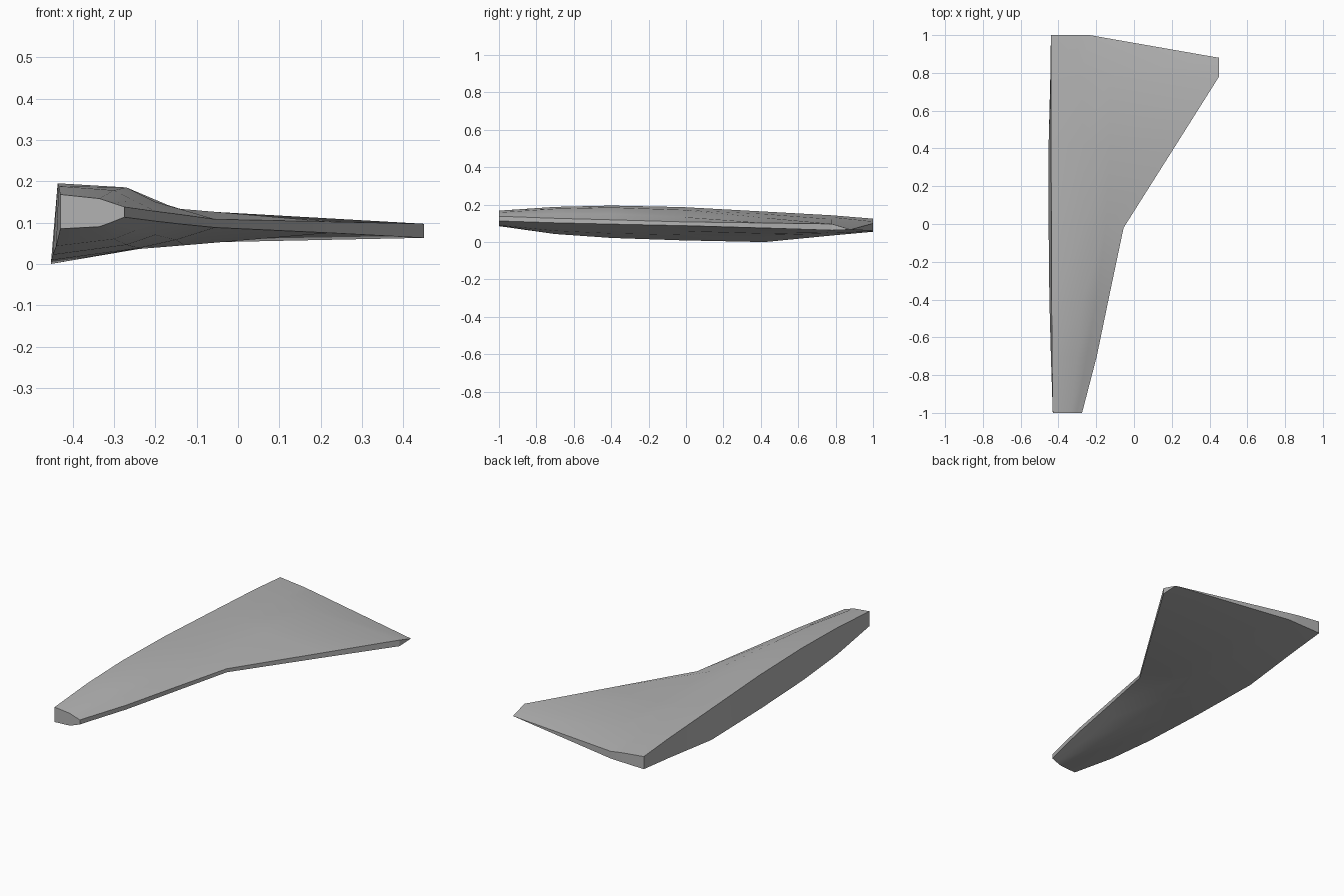
import bpy, bmesh, math

if "Cube" in bpy.data.objects:
    bpy.data.objects.remove(bpy.data.objects["Cube"])

grey = bpy.data.materials.new("hull grey")
grey.diffuse_color = (0.45, 0.45, 0.45, 1)
grey.use_nodes = True
grey.node_tree.nodes["Principled BSDF"].inputs["Base Color"].default_value = grey.diffuse_color

# Stations along y, each with (x, z) points:
# top centre, shoulder, wing root, leading edge top | edge bottom, root, belly, bottom centre
stations = [
    (-1.0, [(-.43, .168), (-.335, .158), (-.305, .148), (-.275, .138),
            (-.275, .113), (-.305, .101), (-.335, .09), (-.43, .085)]),
    (-.7, [(-.434, .188), (-.3, .178), (-.25, .152), (-.197, .127),
           (-.197, .103), (-.25, .08), (-.3, .06), (-.44, .043)]),
    (-.4, [(-.436, .195), (-.27, .185), (-.2, .15), (-.135, .119),
           (-.135, .096), (-.2, .07), (-.27, .046), (-.448, .022)]),
    (-.02, [(-.437, .187), (-.265, .172), (-.15, .134), (-.055, .108),
            (-.055, .088), (-.15, .058), (-.24, .038), (-.452, .009)]),
    (.42, [(-.439, .163), (-.27, .15), (-.13, .13), (.223, .102),
           (.223, .075), (-.13, .045), (-.24, .036), (-.452, 0)]),
    (.78, [(-.44, .143), (-.28, .133), (-.13, .122), (.45, .097),
           (.45, .063), (-.13, .051), (-.24, .046), (-.443, .035)]),
    (1.0, [(-.44, .125), (-.3, .11), (-.235, .1), (.45, .067),
           (.45, .067), (-.235, .06), (-.3, .058), (-.44, .055)]),
]

# Half hull with swept wing, lofted through the stations
bm = bmesh.new()
rings = []
for y, pts in stations:
    ring = []
    for i, (x, z) in enumerate(pts):
        swept_tip = y == 1.0 and i in (3, 4)
        ring.append(bm.verts.new((x, .88 if swept_tip else y, z)))
    rings.append(ring)
n = len(rings[0])
for a, b in zip(rings, rings[1:]):
    for i in range(n):
        j = (i + 1) % n
        bm.faces.new((a[i], a[j], b[j], b[i]))

# Nose cap and trailing edge, as strips between upper and lower points
for ring in (rings[0], rings[-1]):
    for i in range(3):
        bm.faces.new((ring[i], ring[i + 1], ring[n - 2 - i], ring[n - 1 - i]))
bmesh.ops.remove_doubles(bm, verts=bm.verts, dist=1e-5)
bmesh.ops.recalc_face_normals(bm, faces=bm.faces)

mesh = bpy.data.meshes.new("half_hull_wing")
bm.to_mesh(mesh)
bm.free()
mesh.materials.append(grey)
hull = bpy.data.objects.new("half_hull_wing", mesh)
bpy.context.collection.objects.link(hull)
bpy.context.view_layer.objects.active = hull
hull.select_set(True)
bpy.ops.object.shade_smooth_by_angle(angle=math.radians(30))
